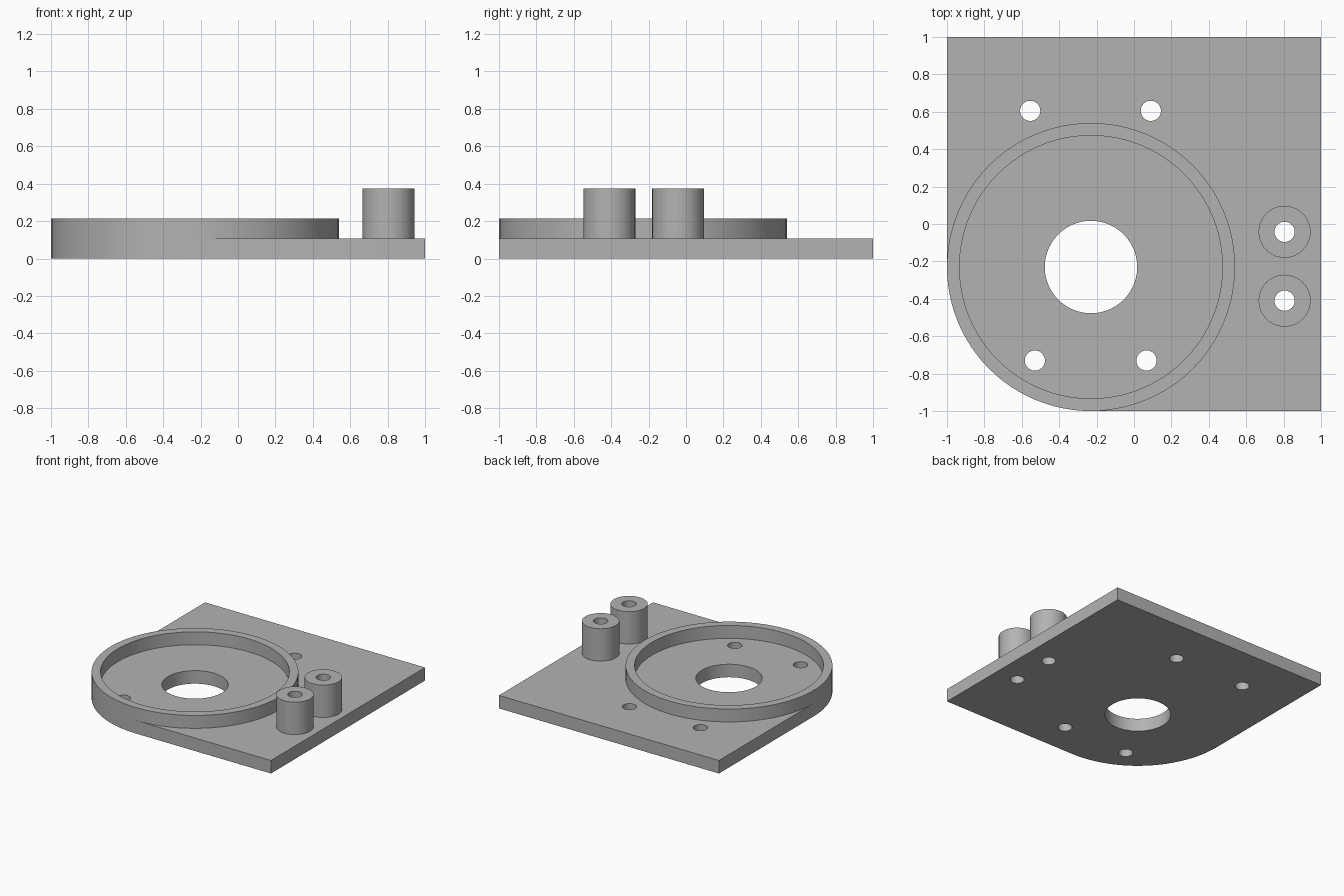
import bpy, bmesh
from math import cos, sin, pi

if "Cube" in bpy.data.objects:
    bpy.data.objects.remove(bpy.data.objects["Cube"], do_unlink=True)

grey = bpy.data.materials.new("plain grey")
grey.use_nodes = True
colour = (0.45, 0.45, 0.45, 1)
grey.diffuse_color = colour
grey.node_tree.nodes["Principled BSDF"].inputs["Base Color"].default_value = colour

PLATE_TOP, RING_TOP, POST_TOP = 0.107, 0.213, 0.373
RING_C, RING_R, RING_IN = (-0.23, -0.23), 0.77, 0.703
BOLT_R, POST_R = 0.054, 0.139
POSTS = {"back_post": (0.805, -0.042), "front_post": (0.805, -0.41)}
BOLTS = [(-0.555, 0.605), (0.09, 0.605), (-0.53, -0.73), (0.067, -0.73)]


def arc(centre, r, start=0, end=2 * pi, steps=96):
    return [(centre[0] + r * cos(start + (end - start) * i / steps),
             centre[1] + r * sin(start + (end - start) * i / steps))
            for i in range(steps + 1)]


def finish(obj):
    obj.data.materials.clear()
    obj.data.materials.append(grey)
    bm = bmesh.new()
    bm.from_mesh(obj.data)
    bmesh.ops.remove_doubles(bm, verts=bm.verts, dist=0.0001)
    bmesh.ops.recalc_face_normals(bm, faces=bm.faces)
    for f in bm.faces:
        f.material_index = 0
    bm.to_mesh(obj.data)
    bm.free()
    bpy.ops.object.select_all(action="DESELECT")
    obj.select_set(True)
    bpy.context.view_layer.objects.active = obj
    bpy.ops.object.shade_smooth_by_angle(angle=pi / 6)


def tube(name, centre, outer, inner, top, steps):
    """Hollow round wall standing on the plate."""
    bm = bmesh.new()
    section = [(outer, PLATE_TOP), (outer, top), (inner, top), (inner, PLATE_TOP)]
    rows = [[bm.verts.new((x, y, z)) for x, y in arc(centre, r, steps=steps)[:-1]]
            for r, z in section]
    for k in range(4):
        a, b = rows[k], rows[(k + 1) % 4]
        for i in range(steps):
            j = (i + 1) % steps
            bm.faces.new((a[i], a[j], b[j], b[i]))
    mesh = bpy.data.meshes.new(name)
    bm.to_mesh(mesh)
    bm.free()
    obj = bpy.data.objects.new(name, mesh)
    bpy.context.collection.objects.link(obj)
    finish(obj)


# Base plate: one rounded corner, with all holes cut through its outline
outline = [(1, -1), (1, 1), (-1, 1)] + arc(RING_C, RING_R, pi, 1.5 * pi, 24)
loops = [outline, arc(RING_C, 0.247)[:-1]]
loops += [arc(c, BOLT_R, steps=40)[:-1] for c in BOLTS + list(POSTS.values())]

curve = bpy.data.curves.new("base_plate", "CURVE")
curve.dimensions = "2D"
curve.fill_mode = "BOTH"
curve.extrude = PLATE_TOP / 2
for loop in loops:
    spline = curve.splines.new("POLY")
    spline.points.add(len(loop) - 1)
    spline.use_cyclic_u = True
    for p, (x, y) in zip(spline.points, loop):
        p.co = (x, y, 0, 1)
plate = bpy.data.objects.new("base_plate", curve)
bpy.context.collection.objects.link(plate)
bpy.ops.object.select_all(action="DESELECT")
plate.select_set(True)
bpy.context.view_layer.objects.active = plate
bpy.ops.object.convert(target="MESH")
plate = bpy.context.view_layer.objects.active
plate.location.z = PLATE_TOP / 2
finish(plate)

# Raised ring and the two hollow posts
tube("raised_ring", RING_C, RING_R, RING_IN, RING_TOP, 96)
for name, centre in POSTS.items():
    tube(name, centre, POST_R, BOLT_R, POST_TOP, 40)
